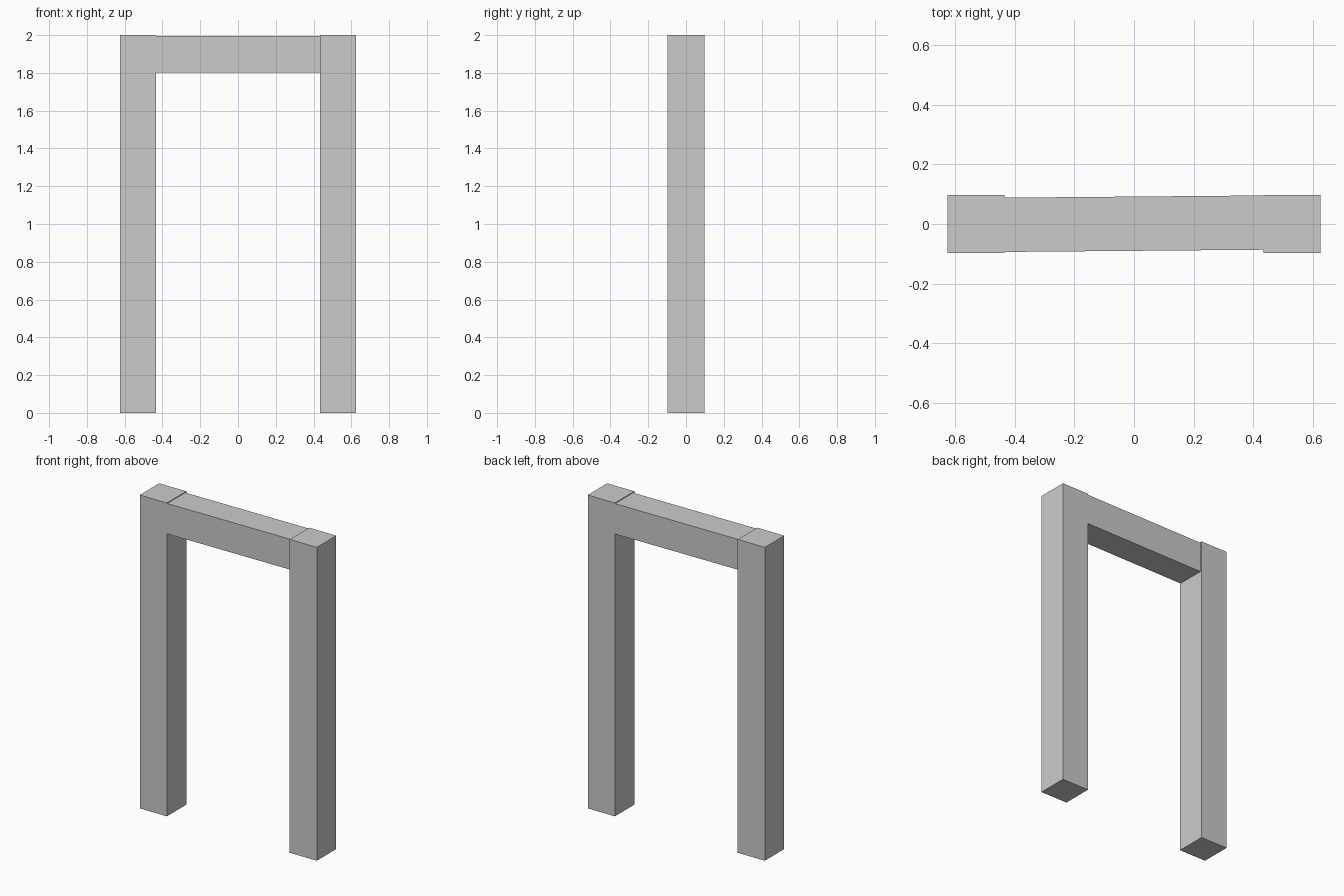
import bpy
import math

if "Cube" in bpy.data.objects:
    bpy.data.objects.remove(bpy.data.objects["Cube"])


def box(name, center, size, turn=0.0):
    bpy.ops.mesh.primitive_cube_add(size=1, location=center)
    ob = bpy.context.object
    ob.name = name
    ob.scale = size
    bpy.ops.object.transform_apply(location=False, rotation=False, scale=True)
    ob.rotation_euler.z = turn
    return ob


# Two square uprights
POST_W, POST_D, HEIGHT, HALF = 0.191, 0.196, 2.0, 0.625
for side, label in ((-1, "left"), (1, "right")):
    box(f"{label}_post", (side * (HALF - POST_W / 2), 0, HEIGHT / 2),
        (POST_W, POST_D, HEIGHT))

# Lintel, slightly thinner than the posts and turned a touch out of line
box("lintel", (0, 0.001, 1.898), (0.872, 0.182, 0.194), math.atan(0.0075 / 0.87))
